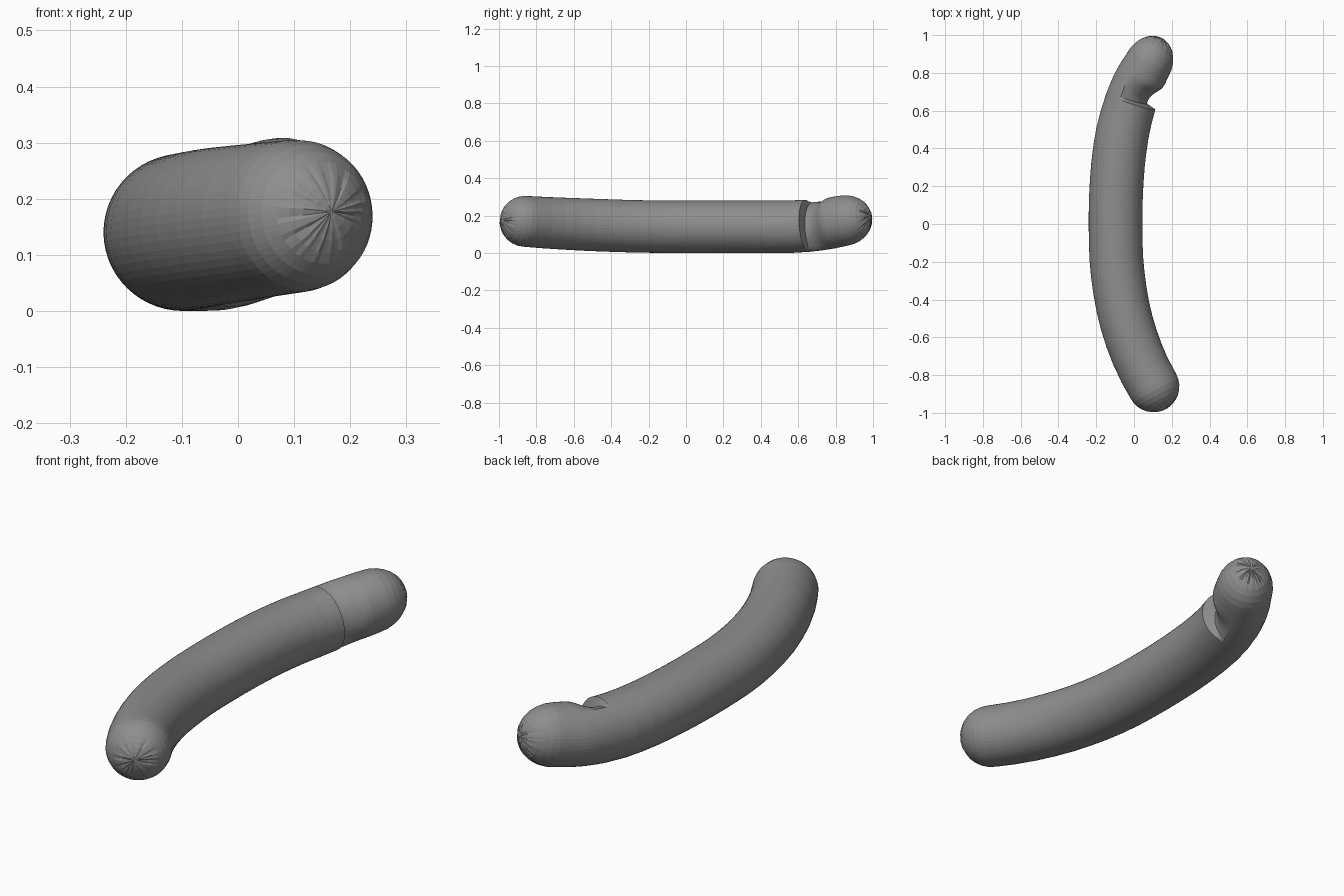
import bpy, bmesh, math, random
from mathutils import Vector

if "Cube" in bpy.data.objects:
    bpy.data.objects.remove(bpy.data.objects["Cube"])

random.seed(4)
SEG = 56

# Centre line: y, x, z, horizontal radius, vertical radius
KEYS = [(-0.86, 0.103, 0.170, .137, .136), (-0.72, 0.030, 0.161, .139, .138),
        (-0.50, -0.045, 0.151, .141, .140), (-0.25, -0.088, 0.143, .142, .140),
        (0.00, -0.098, 0.141, .142, .140), (0.25, -0.090, 0.141, .142, .140),
        (0.45, -0.067, 0.141, .141, .140), (0.60, -0.032, 0.143, .138, .140),
        (0.74, 0.018, 0.156, .133, .138), (0.845, 0.074, 0.174, .126, .135)]
CAP_LENGTH = {-1: 0.137, 1: 0.158}


def slope(i, c):
    a, b = KEYS[max(i - 1, 0)], KEYS[min(i + 1, len(KEYS) - 1)]
    return (b[c] - a[c]) / (b[0] - a[0])


def sample(y):
    i = 0
    while i < len(KEYS) - 2 and y > KEYS[i + 1][0]:
        i += 1
    p, q = KEYS[i], KEYS[i + 1]
    h = q[0] - p[0]
    t = (y - p[0]) / h
    return [(2*t**3 - 3*t*t + 1) * p[c] + (t**3 - 2*t*t + t) * h * slope(i, c)
            + (3*t*t - 2*t**3) * q[c] + (t**3 - t*t) * h * slope(i + 1, c)
            for c in range(1, 5)]


def smooth(a, b, v):
    t = min(max((v - a) / (b - a), 0), 1)
    return t * t * (3 - 2 * t)


# Notch: steep step on the near side, gentle ramp back up to the tip
def notch(y, ang):
    along = min(max((y - 0.648) / 0.014, 0), 1) * (1 - smooth(0.675, 0.80, y))
    around = max(0, math.cos((ang - math.radians(24)) * 0.98)) ** 0.7
    return 0.058 * along * around


bm = bmesh.new()
rings = []
grooves = [[random.choice((0, 0, 0.005, 0.009)) for _ in range(SEG)] for _ in range(2)]


def add_ring(y, phi=0.0, end=0):
    x, z, rh, rv = sample(y)
    e = 0.004
    lo, hi = max(y - e, KEYS[0][0]), min(y + e, KEYS[-1][0])
    a, b = sample(lo), sample(hi)
    tan = Vector((b[0] - a[0], hi - lo, b[1] - a[1])).normalized()
    side = tan.cross(Vector((0, 0, 1))).normalized()
    up = side.cross(tan)
    centre = Vector((x, y, z)) + tan * end * CAP_LENGTH.get(end, 0) * math.sin(phi)
    ring = []
    for k in range(SEG):
        t = 2 * math.pi * k / SEG
        # puckered creases running into each end
        crease = grooves[end > 0][k] * smooth(0.75, 1.1, phi) * math.cos(phi)
        cut = notch(y, math.remainder(t, 2 * math.pi))
        d = side * math.cos(t) * (rh - cut) + up * math.sin(t) * (rv - cut)
        ring.append(bm.verts.new(centre + d * math.cos(phi) - tan * end * crease))
    rings.append(ring)


# Rounded front end, body, rounded back end
caps = [math.radians(a) for a in (12, 24, 36, 48, 58, 68, 77, 85)]
for phi in reversed(caps):
    add_ring(KEYS[0][0], phi, -1)
body = [-0.86 + 1.508 * i / 18 for i in range(19)]
body += [0.662, 0.676, 0.69, 0.705, 0.72, 0.735, 0.75, 0.765, 0.78, 0.80, 0.822, 0.845]
for y in body:
    add_ring(y)
for phi in caps:
    add_ring(KEYS[-1][0], phi, 1)
for a, b in zip(rings, rings[1:]):
    for k in range(SEG):
        n = (k + 1) % SEG
        bm.faces.new((a[k], a[n], b[n], b[k]))
for ring in (rings[0], rings[-1]):
    pole = bm.verts.new(sum((v.co for v in ring), Vector()) / SEG)
    for k in range(SEG):
        bm.faces.new((ring[k], ring[(k + 1) % SEG], pole))
bmesh.ops.recalc_face_normals(bm, faces=bm.faces)

# Centre and stand on the ground
for axis in range(3):
    vals = [v.co[axis] for v in bm.verts]
    shift = min(vals) if axis == 2 else (min(vals) + max(vals)) / 2
    for v in bm.verts:
        v.co[axis] -= shift

mesh = bpy.data.meshes.new("sausage")
bm.to_mesh(mesh)
bm.free()
sausage = bpy.data.objects.new("sausage", mesh)
bpy.context.collection.objects.link(sausage)

# Dark grey skin, flat facets
skin = bpy.data.materials.new("dark_grey_skin")
skin.diffuse_color = (0.27, 0.27, 0.27, 1)
skin.use_nodes = True
skin.node_tree.nodes["Principled BSDF"].inputs["Base Color"].default_value = skin.diffuse_color
mesh.materials.append(skin)
